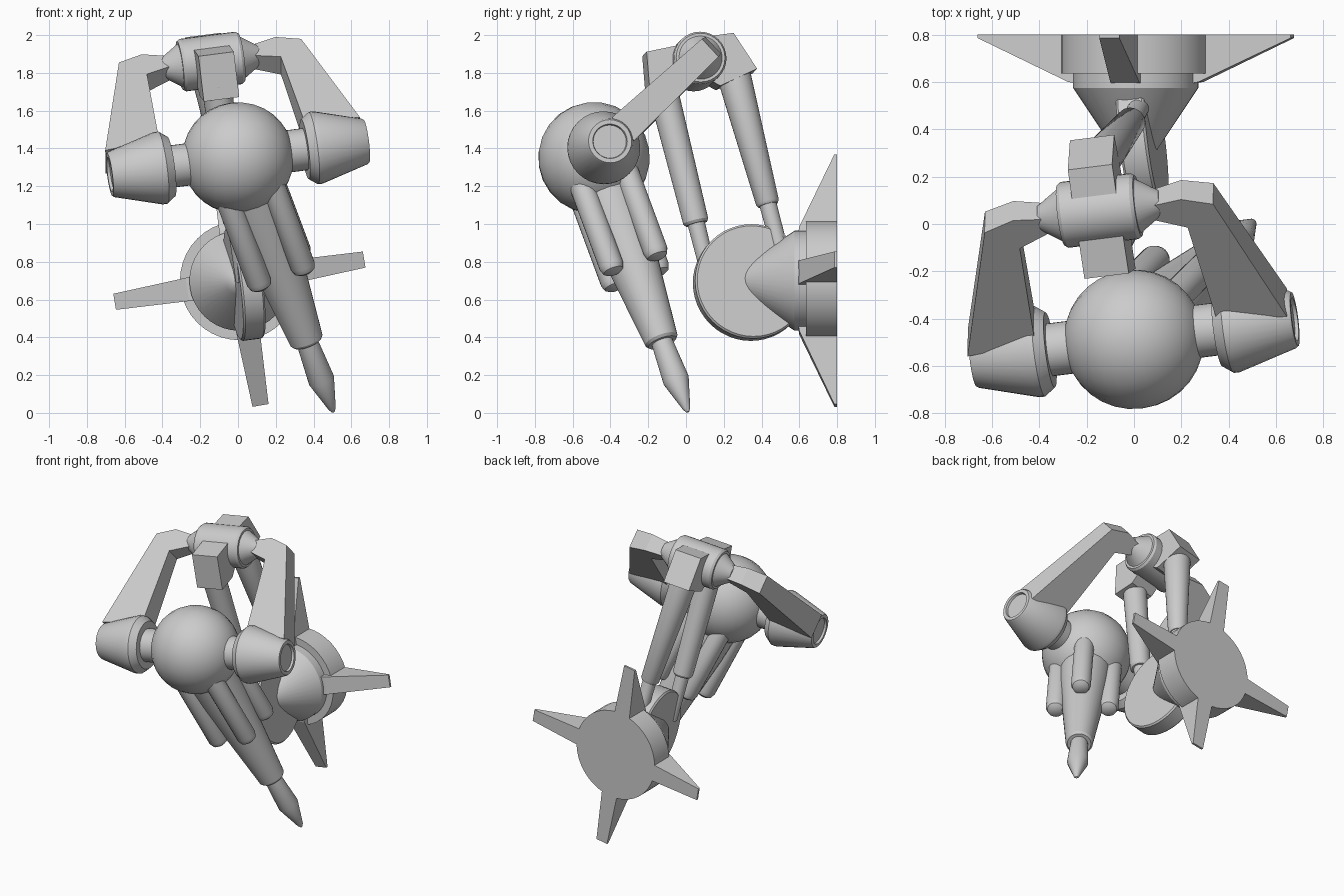
import bpy, bmesh, math
from mathutils import Vector

cube = bpy.data.objects.get("Cube")
if cube:
    bpy.data.objects.remove(cube, do_unlink=True)

# Shared frame: side axis, hinge-to-orb axis and their normal
hinge = Vector((-0.145, 0.057, 1.86))
orb = Vector((0.0, -0.487, 1.35))
side = Vector((1, 0.125, 0.13)).normalized()
down = orb - hinge
down = (down - side * down.dot(side)).normalized()
normal = side.cross(down)


def finish(name, bm, smooth=True):
    bmesh.ops.recalc_face_normals(bm, faces=bm.faces)
    mesh = bpy.data.meshes.new(name)
    bm.to_mesh(mesh)
    bm.free()
    ob = bpy.data.objects.new(name, mesh)
    bpy.context.collection.objects.link(ob)
    if smooth:
        bpy.ops.object.select_all(action='DESELECT')
        ob.select_set(True)
        bpy.context.view_layer.objects.active = ob
        bpy.ops.object.shade_smooth_by_angle(angle=math.radians(32))
    return ob


def lathe(name, origin, axis, profile, segments=32):
    """Revolve (distance, radius) pairs about an axis, with capped ends."""
    axis = axis.normalized()
    e1 = axis.orthogonal().normalized()
    e2 = axis.cross(e1)
    bm = bmesh.new()
    rings = []
    for dist, radius in profile:
        ring = []
        for i in range(segments):
            t = math.tau * i / segments
            ring.append(bm.verts.new(origin + axis * dist
                                     + (e1 * math.cos(t) + e2 * math.sin(t)) * radius))
        rings.append(ring)
    for r0, r1 in zip(rings, rings[1:]):
        for i in range(segments):
            j = (i + 1) % segments
            bm.faces.new((r0[i], r0[j], r1[j], r1[i]))
    bm.faces.new(rings[0])
    bm.faces.new(rings[-1])
    return finish(name, bm)


def loft(name, first, second):
    """Flat-sided solid between two matching outlines."""
    bm = bmesh.new()
    a = [bm.verts.new(p) for p in first]
    b = [bm.verts.new(p) for p in second]
    bm.faces.new(a)
    bm.faces.new(b)
    for i in range(len(a)):
        j = (i + 1) % len(a)
        bm.faces.new((a[i], a[j], b[j], b[i]))
    return finish(name, bm, smooth=False)


# Wall base: drum, shoulder and blunt cone
base = Vector((0.0075, 0, 0.70))
back = Vector((0, 1, 0))
lathe("wall_base", base, back,
      [(0.25, 0.02), (0.262, 0.045), (0.29, 0.075), (0.575, 0.265), (0.635, 0.265),
       (0.635, 0.315), (0.8, 0.315)], 40)

# Four tapered base fins
for k in range(4):
    ang = math.radians(9.6 + 90 * k)
    out = Vector((math.cos(ang), 0, math.sin(ang)))
    across = Vector((-math.sin(ang), 0, math.cos(ang)))
    sides = []
    for s in (-1, 1):
        sides.append([base + out * r + back * y + across * s * w for r, y, w in
                      ((0.2, 0.585, 0.065), (0.28, 0.6, 0.062), (0.67, 0.785, 0.043),
                       (0.67, 0.8, 0.043), (0.2, 0.8, 0.065))])
    loft(f"base_fin_{k + 1}", *sides)

# Pivot disc
lathe("pivot_disc", Vector((0.035, 0.345, 0.69)), side,
      [(-0.06, 0.295), (-0.05, 0.305), (0.05, 0.305), (0.06, 0.295)], 48)

# Two telescopic struts rising from the disc
struts = {"front": ((-0.115, -0.13, 1.74), (-0.01, 0.055, 1.0), (0.03, 0.13, 0.7), 0.08, 0.068),
          "back": ((-0.16, 0.25, 1.8), (-0.01, 0.435, 1.1), (0.03, 0.51, 0.82), 0.09, 0.062)}
for name, (top, mid, end, r_top, r_mid) in struts.items():
    top, mid, end = Vector(top), Vector(mid), Vector(end)
    length = (mid - top).length
    lathe(f"{name}_strut", top, mid - top,
          [(0, r_top), (length - 0.015, r_mid), (length, r_mid - 0.01)])
    lathe(f"{name}_piston", mid, end - mid, [(-0.05, 0.047), ((end - mid).length, 0.042)])

# Angular strut heads clamped to the hinge
heads = {"front": ((-0.22, 1.9), (-0.05, 1.935), (0.03, 1.78), (-0.05, 1.69), (-0.2, 1.66)),
         "back": ((0.06, 1.975), (0.24, 2.0), (0.365, 1.81), (0.17, 1.72), (0.06, 1.78))}
for name, outline in heads.items():
    centre = []
    for y, z in outline:
        p = Vector((hinge.x, y, z))
        p.x -= (p - hinge).dot(side) / side.x
        centre.append(p)
    loft(f"{name}_strut_head", [p - side * 0.095 for p in centre],
         [p + side * 0.095 for p in centre])

# Hinge barrel with stepped conical ends
half = [(0.15, 0.14), (0.165, 0.13), (0.165, 0.115), (0.26, 0.052)]
lathe("hinge_barrel", hinge, side, [(-d, r) for d, r in reversed(half)] + half)

# Orb
bm = bmesh.new()
bmesh.ops.create_uvsphere(bm, u_segments=24, v_segments=16, radius=0.296)
bmesh.ops.rotate(bm, verts=bm.verts,
                 matrix=Vector((0, 0, 1)).rotation_difference(side).to_matrix())
bmesh.ops.translate(bm, verts=bm.verts, vec=orb)
finish("orb", bm)

# Yoke arms, necks and tapered side caps on both sides
arm = ((0.23, -0.035, 0.05), (0.36, -0.06, 0.06), (0.49, -0.015, 0.065),
       (0.685, 0.66, 0.085), (0.39, 0.63, 0.085), (0.36, 0.1, 0.065), (0.23, 0.05, 0.05))
for label, s in (("left", 1), ("right", -1)):
    faces = [[hinge + side * s * a + down * b + normal * w * t for a, b, t in arm]
             for w in (-1, 1)]
    loft(f"{label}_yoke_arm", *faces)
    lathe(f"{label}_orb_neck", orb, side * s, [(0.2, 0.112), (0.42, 0.112)])
    lathe(f"{label}_side_cap", orb, side * s,
          [(0.36, 0.16), (0.405, 0.193), (0.43, 0.193), (0.68, 0.122), (0.69, 0.115),
           (0.69, 0.092), (0.675, 0.088)])

# Barrel with pointed nozzle
tip = Vector((0.505, 0.01, 0.005))
aim = (tip - orb).normalized()
reach = (tip - orb).length
lathe("barrel", orb, aim, [(0.15, 0.175), (0.4, 0.16), (1.09, 0.09), (1.105, 0.078)])
lathe("nozzle", orb, aim,
      [(1.05, 0.054), (1.33, 0.07), (reach - 0.02, 0.02), (reach, 0.008)])

# Four pods around the barrel
e1 = Vector((0.73, -0.68, 0))
e1 = (e1 - aim * e1.dot(aim)).normalized()
e2 = aim.cross(e1)
for k in range(4):
    t = math.tau * k / 4
    start = orb + (e1 * math.cos(t) + e2 * math.sin(t)) * 0.175
    lathe(f"barrel_pod_{k + 1}", start, aim,
          [(0.12, 0.066), (0.65, 0.066), (0.68, 0.055), (0.695, 0.03)], 20)
